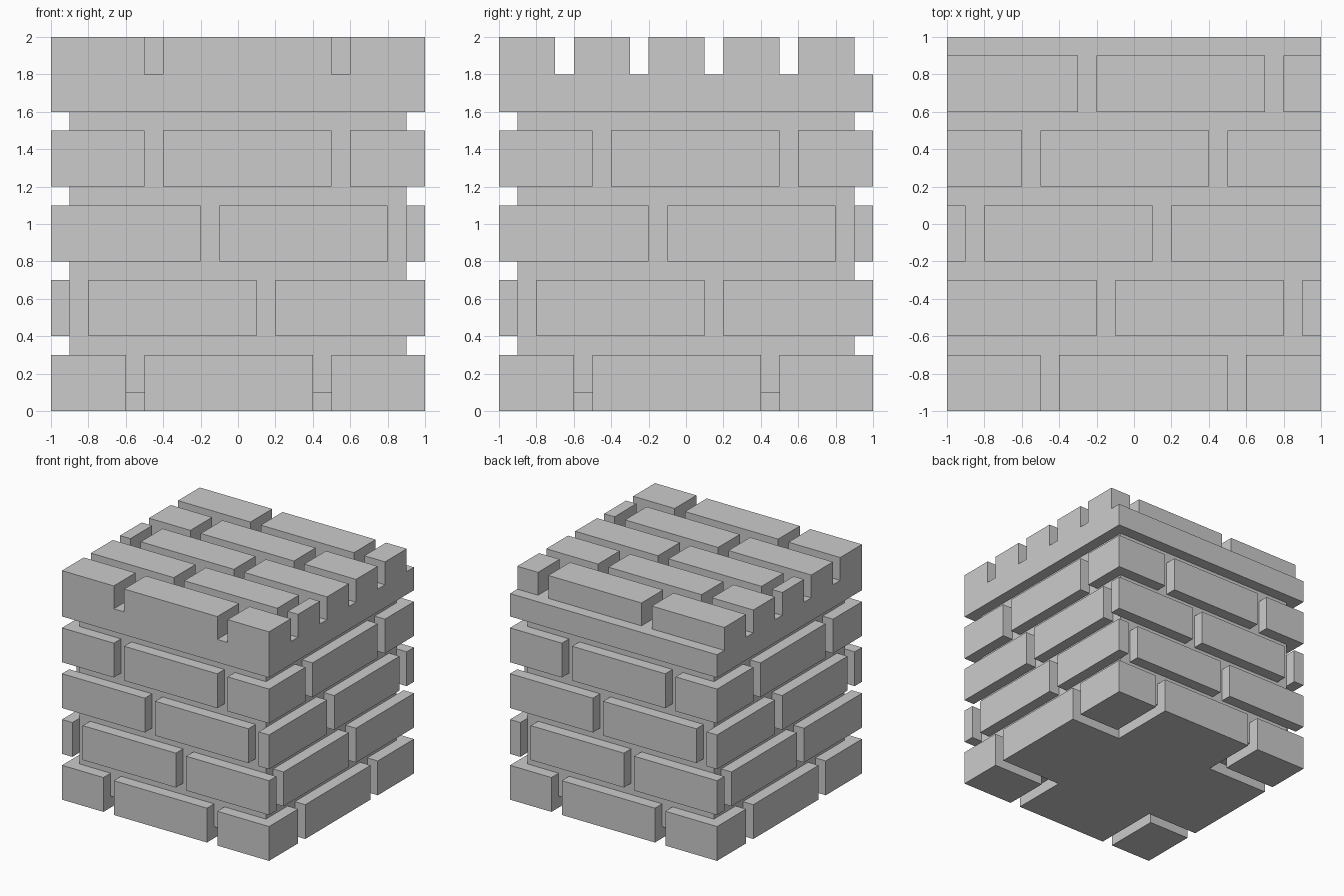
import bpy, bmesh

if "Cube" in bpy.data.objects:
    bpy.data.objects.remove(bpy.data.objects["Cube"])

CORE = 0.9


def new_object(name, bm):
    bmesh.ops.recalc_face_normals(bm, faces=bm.faces)
    mesh = bpy.data.meshes.new(name)
    bm.to_mesh(mesh)
    bm.free()
    obj = bpy.data.objects.new(name, mesh)
    bpy.context.collection.objects.link(obj)
    return obj


def add_prism(bm, outline, z0, z1):
    face = bm.faces.new([bm.verts.new((x, y, z0)) for x, y in outline])
    top = bmesh.ops.extrude_face_region(bm, geom=[face], use_keep_orig=True)["geom"]
    verts = [g for g in top if isinstance(g, bmesh.types.BMVert)]
    bmesh.ops.translate(bm, verts=verts, vec=(0, 0, z1 - z0))


def add_box(bm, x0, x1, y0, y1, z0, z1):
    add_prism(bm, [(x0, y0), (x1, y0), (x1, y1), (x0, y1)], z0, z1)


def turn(points, quarter):
    for _ in range(quarter):
        points = [(-y, x) for x, y in points]
    return points


def rect(x0, x1, y0, y1):
    return [(x0, y0), (x1, y0), (x1, y1), (x0, y1)]


# Recessed mortar core
bm = bmesh.new()
add_box(bm, -CORE, CORE, -CORE, CORE, 0.1, 1.7)
new_object("mortar_core", bm)

# Bottom plate: cross shape that also forms the middle bricks of the lowest course
bm = bmesh.new()
outline = []
for q in range(4):
    outline += turn([(-0.5, -1), (0.4, -1), (0.4, -0.5)], q)
add_prism(bm, outline, 0, 0.3)
new_object("base_plate", bm)

# Brick courses, the same on all four walls: two vertical joints (left edges) per course
for course, (j1, j2) in enumerate([(-0.6, 0.4), (-0.9, 0.1), (-0.2, 0.8), (-0.5, 0.5)]):
    z = 0.4 * course
    bm = bmesh.new()
    for q in range(4):
        # Corner brick wraps onto the next wall
        add_prism(bm, turn(rect(j2 + 0.1, 1, -1, j1), q), z, z + 0.3)
        # Middle brick (the base plate supplies it for the lowest course)
        if course:
            add_prism(bm, turn(rect(j1 + 0.1, j2, -1, -CORE), q), z, z + 0.3)
    new_object(f"brick_course_{course + 1}", bm)

# Top slab, with paving joints cut out of it
bm = bmesh.new()
add_box(bm, -1, 1, -1, 1, 1.6, 2)
slab = new_object("top_slab", bm)

bm = bmesh.new()
top_joints = [(-0.5, 0.5), (-0.2, 0.8), (-0.9, 0.1), (-0.6, 0.4), (-0.3, 0.7)]
for row, joints in enumerate(top_joints):
    y = -1 + 0.4 * row
    far = 1.2 if row == 4 else y + 0.4
    add_box(bm, -1.2, 1.2, y + 0.3, far, 1.8, 2.2)
    for x in joints:
        add_box(bm, x, x + 0.1, y - 0.05, y + 0.35, 1.8, 2.2)
cutter = new_object("joint_cutter", bm)
cutter.hide_render = True

mod = slab.modifiers.new("joints", "BOOLEAN")
mod.operation = "DIFFERENCE"
mod.solver = "EXACT"
mod.use_self = True
mod.object = cutter
bpy.context.view_layer.objects.active = slab
bpy.ops.object.modifier_apply(modifier=mod.name)
bpy.data.objects.remove(cutter)
